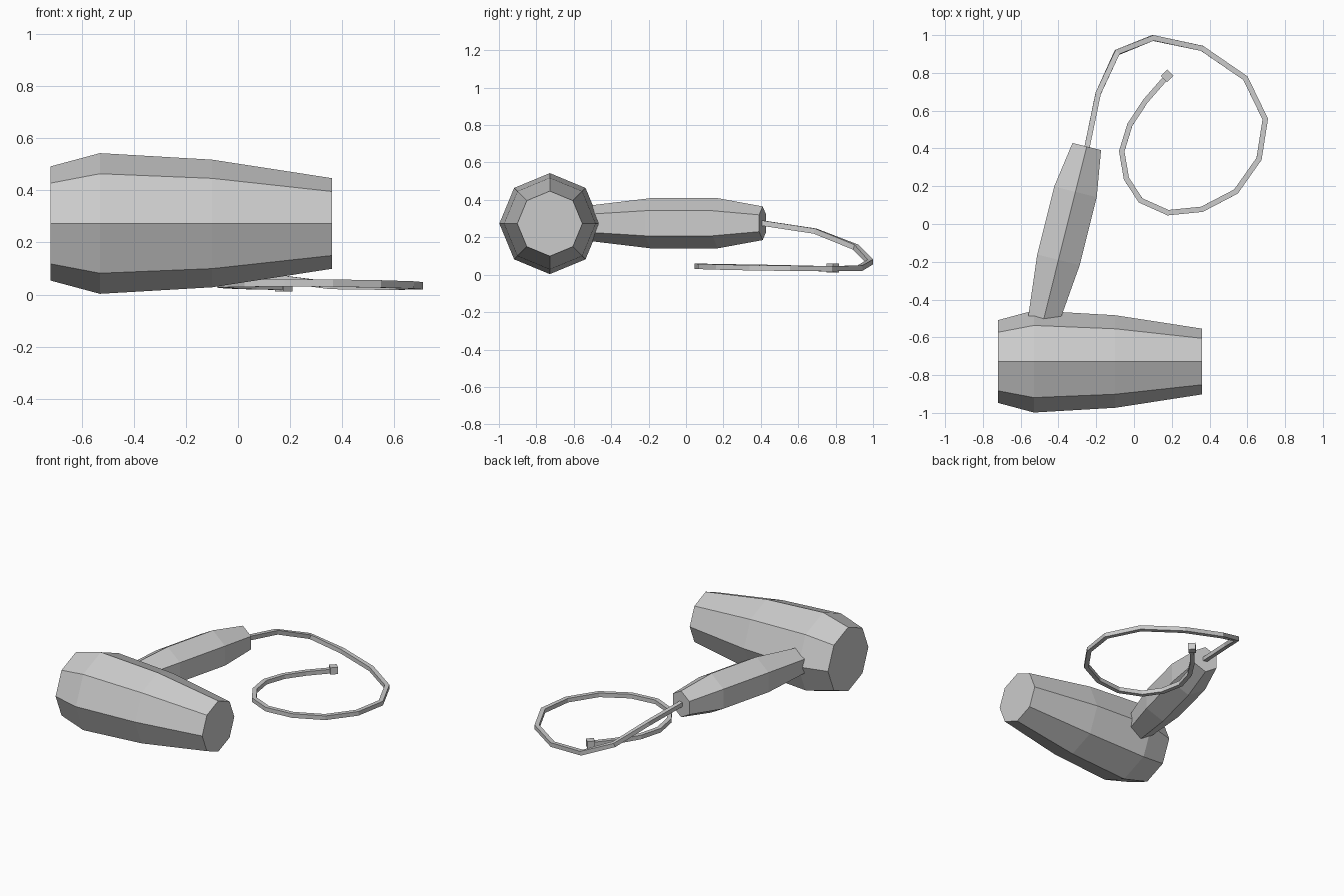
import bpy, bmesh
from math import cos, sin, pi, radians
from mathutils import Vector

if "Cube" in bpy.data.objects:
    bpy.data.objects.remove(bpy.data.objects["Cube"])

UP = Vector((0, 0, 1))


def loft(name, path, radii, sides, phase=0.0):
    """Flat-faced tube of regular rings along a path, capped at both ends."""
    pts = [Vector(p) for p in path]
    bm = bmesh.new()
    rings = []
    for i, (p, r) in enumerate(zip(pts, radii)):
        before = (p - pts[i - 1]).normalized() if i > 0 else None
        after = (pts[i + 1] - p).normalized() if i < len(pts) - 1 else None
        tangent = ((before or after) + (after or before)).normalized()
        side = tangent.cross(UP).normalized()
        up = side.cross(tangent)
        miter = 1 / max(0.5, tangent.dot(before or after))
        angles = [phase + 2 * pi * k / sides for k in range(sides)]
        rings.append([bm.verts.new(p + r * (cos(a) * miter * side + sin(a) * up)) for a in angles])
    for a, b in zip(rings, rings[1:]):
        for k in range(sides):
            n = (k + 1) % sides
            bm.faces.new((a[k], a[n], b[n], b[k]))
    bm.faces.new(rings[0])
    bm.faces.new(rings[-1])
    bmesh.ops.recalc_face_normals(bm, faces=bm.faces)
    mesh = bpy.data.meshes.new(name)
    bm.to_mesh(mesh)
    bm.free()
    obj = bpy.data.objects.new(name, mesh)
    bpy.context.collection.objects.link(obj)
    return obj


# Octagonal barrel, widest near the back
loft("dryer_barrel", [(x, -0.728, 0.273) for x in (-0.72, -0.53, -0.10, 0.36)],
     (0.219, 0.27, 0.245, 0.174), 8)

# Hexagonal handle, its end sunk into the barrel
loft("handle", [(-0.487, -0.54, 0.275), (-0.40, -0.19, 0.275),
                (-0.31, 0.17, 0.275), (-0.25, 0.41, 0.275)],
     (0.092, 0.134, 0.134, 0.09), 6, radians(30))

# Square cord dropping from the handle and looping on the ground
cord = [(-0.25, 0.40, 0.277), (-0.19, 0.69, 0.233), (-0.09, 0.908, 0.147),
        (0.10, 0.985, 0.068), (0.36, 0.93, 0.035), (0.59, 0.772, 0.032),
        (0.695, 0.555, 0.034), (0.662, 0.345, 0.037), (0.54, 0.172, 0.041),
        (0.36, 0.078, 0.044), (0.18, 0.06, 0.045), (0.035, 0.125, 0.044),
        (-0.04, 0.24, 0.042), (-0.065, 0.385, 0.040), (-0.022, 0.525, 0.037),
        (0.06, 0.65, 0.034), (0.165, 0.77, 0.032)]
loft("cord", cord, [0.02] * len(cord), 4, radians(45))

# Small cube plug at the cord end
loft("plug", [(0.158, 0.767, 0.036), (0.192, 0.802, 0.036)], (0.033, 0.033), 4, radians(45))
